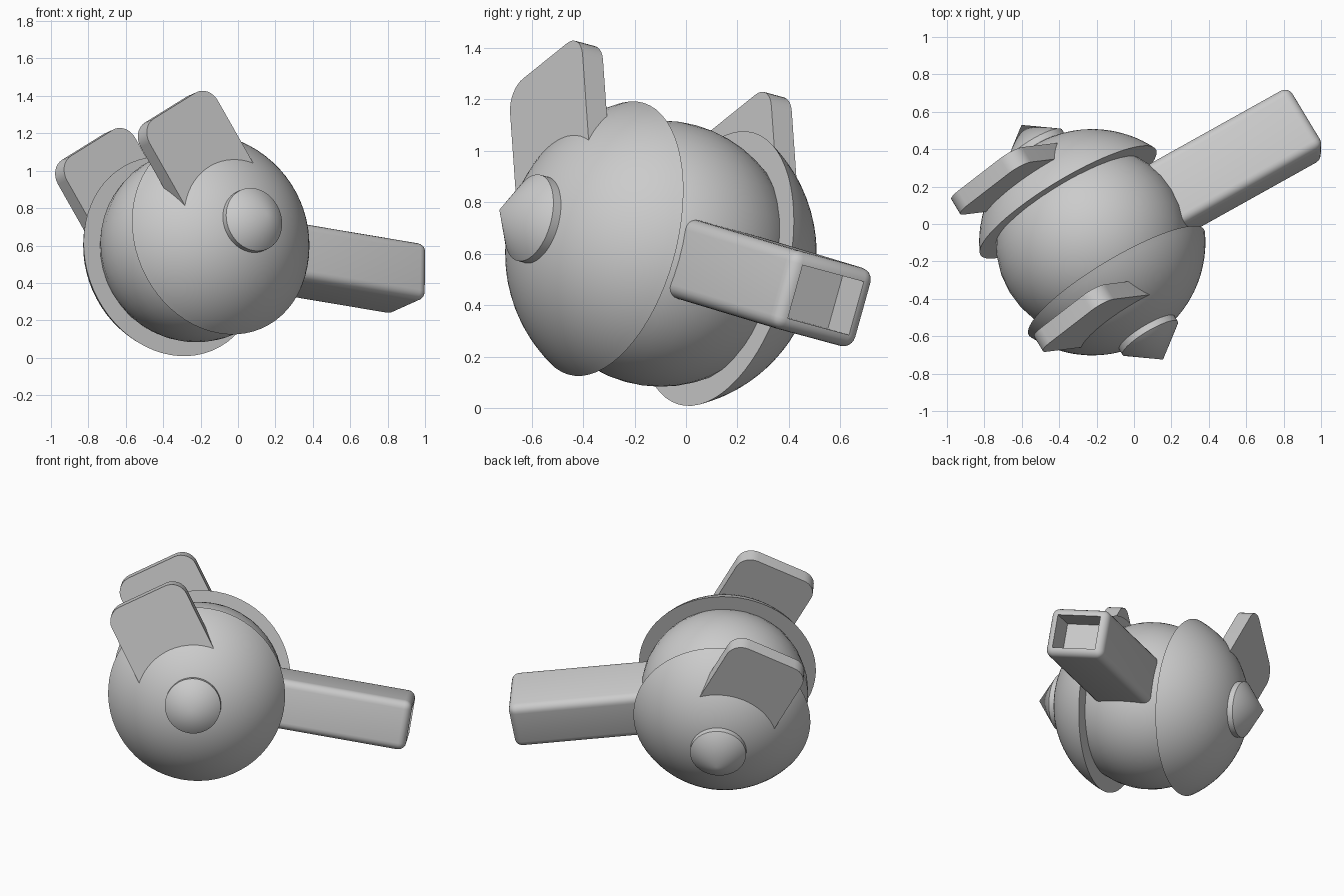
import bpy, bmesh, math
from mathutils import Matrix, Vector

cube = bpy.data.objects.get("Cube")
if cube:
    bpy.data.objects.remove(cube, do_unlink=True)

# One plain grey for every part
GREY = (0.6, 0.6, 0.6, 1.0)
grey = bpy.data.materials.new("plain_grey")
grey.use_nodes = True
grey.diffuse_color = GREY
grey.node_tree.nodes["Principled BSDF"].inputs["Base Color"].default_value = GREY

# Tilted frame: X along the barrel, Y across the caps, Z up the body
across = Vector((-0.503, 0.834, -0.226)).normalized()
barrel_dir = Vector((0.864, 0.481, -0.145))
barrel_dir = (barrel_dir - across * barrel_dir.dot(across)).normalized()
up = barrel_dir.cross(across)
FRAME = Matrix.Translation((-0.223, -0.0975, 0.6)) @ Matrix(
    (barrel_dir, across, up)).transposed().to_4x4()

BODY_R, CAP_R, CAP_CUT = 0.517, 0.605, 0.257


def finish(name, bm, smooth=True):
    bmesh.ops.recalc_face_normals(bm, faces=bm.faces)
    mesh = bpy.data.meshes.new(name)
    bm.to_mesh(mesh)
    bm.free()
    mesh.materials.append(grey)
    obj = bpy.data.objects.new(name, mesh)
    bpy.context.collection.objects.link(obj)
    obj.matrix_world = FRAME
    if smooth:
        bpy.ops.object.select_all(action='DESELECT')
        obj.select_set(True)
        bpy.context.view_layer.objects.active = obj
        bpy.ops.object.shade_smooth_by_angle(angle=math.radians(35))
    return obj


def lathe(name, profile, side, steps=64):
    """Spin (radius, distance) points around the cross axis."""
    bm = bmesh.new()
    verts = [bm.verts.new((r, side * d, 0)) for r, d in profile]
    edges = [bm.edges.new(pair) for pair in zip(verts, verts[1:])]
    bmesh.ops.spin(bm, geom=verts + edges, cent=(0, 0, 0), axis=(0, 1, 0),
                   angle=math.tau, steps=steps, use_duplicate=False)
    bmesh.ops.remove_doubles(bm, verts=bm.verts, dist=1e-4)
    return finish(name, bm)


# Round inner body
bm = bmesh.new()
bmesh.ops.create_uvsphere(bm, u_segments=32, v_segments=24, radius=BODY_R)
finish("body", bm)

# Barrel: rounded box with a recessed open end
START, END, WIDTH, HEIGHT = 0.2, 1.323, 0.385, 0.315
bm = bmesh.new()
bmesh.ops.create_cube(bm, size=1)
bmesh.ops.scale(bm, vec=(END - START, WIDTH, HEIGHT), verts=bm.verts)
bmesh.ops.translate(bm, vec=((START + END) / 2, 0, 0.012), verts=bm.verts)
bmesh.ops.bevel(bm, geom=bm.edges[:], offset=0.048, segments=5,
                profile=0.5, affect='EDGES')
mouth = max(bm.faces, key=lambda f: f.calc_center_median().x)
bmesh.ops.inset_region(bm, faces=[mouth], thickness=0.003)
floor = bmesh.ops.extrude_discrete_faces(bm, faces=[mouth])["faces"][0]
bmesh.ops.translate(bm, vec=(-0.17, 0, 0), verts=floor.verts)
finish("barrel", bm)


def fin(name, side):
    """Flat plate with two rounded outer corners, leaning back."""
    half, tip, root, inner, outer = 0.257, 0.734, 0.2, 0.392, 0.487
    bm = bmesh.new()
    corners = [(-half, root), (half, root), (half, tip), (-half, tip)]
    verts = [bm.verts.new((x, side * inner, z)) for x, z in corners]
    face = bm.faces.new(verts)
    bmesh.ops.bevel(bm, geom=verts[2:], offset=0.1, segments=8,
                    profile=0.5, affect='VERTICES')
    ext = bmesh.ops.extrude_face_region(bm, geom=bm.faces[:])["geom"]
    moved = [v for v in ext if isinstance(v, bmesh.types.BMVert)]
    bmesh.ops.translate(bm, vec=(0, side * (outer - inner), 0), verts=moved)
    bmesh.ops.rotate(bm, verts=bm.verts, cent=(0, 0, 0),
                     matrix=Matrix.Rotation(math.radians(-35.5), 3, 'Y'))
    finish(name, bm)


# Caps, pointed knobs and fins on both sides
for label, side in (("front", -1), ("back", 1)):
    sweep = math.acos(CAP_CUT / CAP_R)
    arc = [(CAP_R * math.sin(sweep * i / 20), CAP_R * math.cos(sweep * i / 20))
           for i in range(21)]
    lathe(label + "_cap", arc + [(0, CAP_CUT)], side)
    lathe(label + "_knob", [(0, 0.5), (0.173, 0.5), (0.173, 0.615), (0, 0.752)], side)
    fin(label + "_fin", side)
